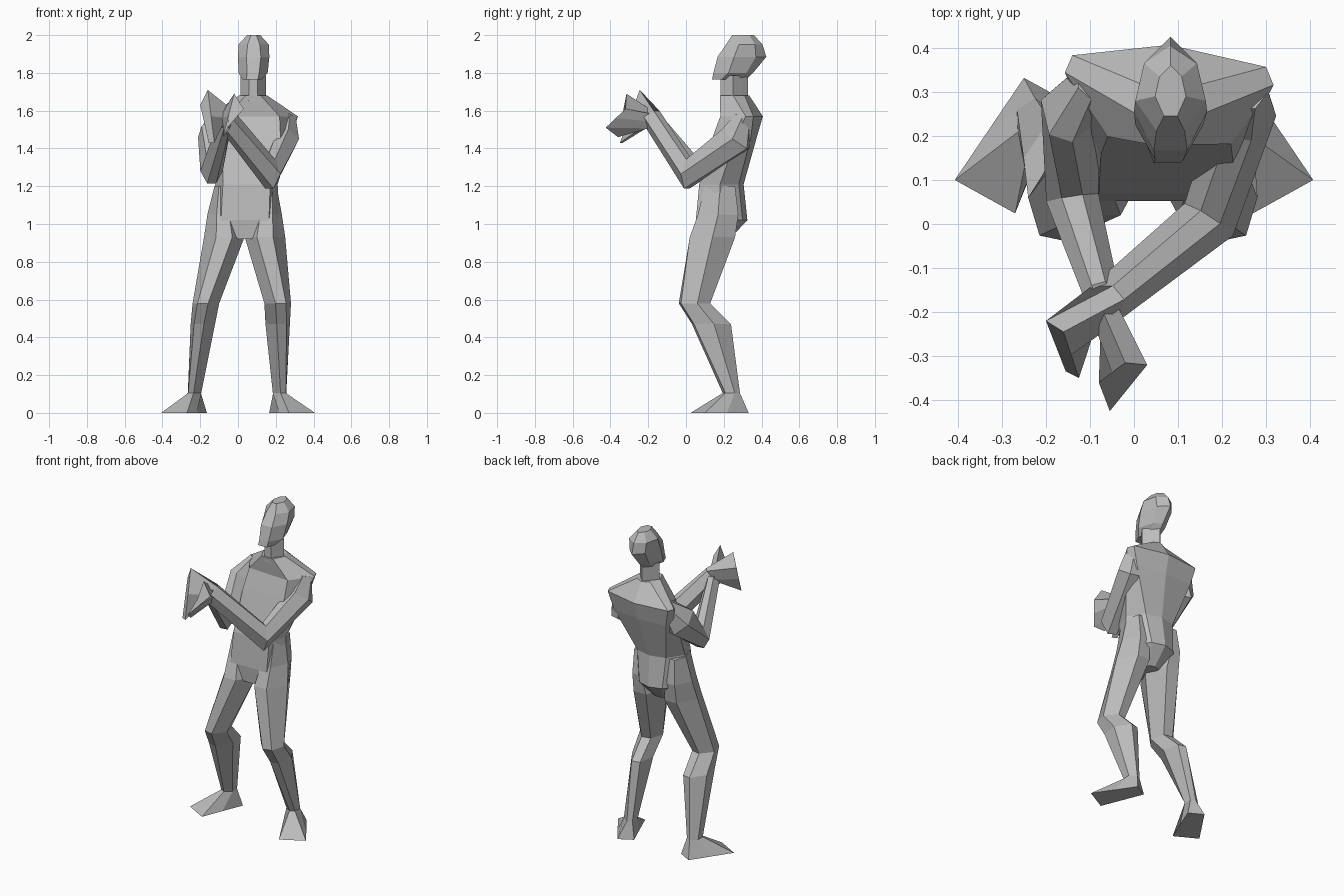
import bpy
import bmesh
from math import sin, cos, radians
from mathutils import Vector

cube = bpy.data.objects.get("Cube")
if cube:
    bpy.data.objects.remove(cube, do_unlink=True)

UP = Vector((0, 0, 1))
# Six-sided limb section: front pair, inner side, back pair, outer side
HEXAGON = ((0.4, 1), (-0.4, 1), (-1, 0), (-0.4, -1), (0.4, -1), (1, 0))

# One plain grey for the whole figure
grey = bpy.data.materials.new("plain_grey")
grey.use_nodes = True
grey_value = (0.5, 0.5, 0.5, 1)
grey.diffuse_color = grey_value
grey.node_tree.nodes["Principled BSDF"].inputs["Base Color"].default_value = grey_value


def loft(name, rings):
    """Skin a list of equal-length rings with flat faces and close both ends."""
    bm = bmesh.new()
    loops = [[bm.verts.new(point) for point in ring] for ring in rings]
    count = len(loops[0])
    for lower, upper in zip(loops, loops[1:]):
        for i in range(count):
            j = (i + 1) % count
            bm.faces.new((lower[i], lower[j], upper[j], upper[i]))
    bm.faces.new(loops[0])
    bm.faces.new(loops[-1])
    bmesh.ops.recalc_face_normals(bm, faces=bm.faces)
    mesh = bpy.data.meshes.new(name)
    bm.to_mesh(mesh)
    bm.free()
    mesh.materials.append(grey)
    obj = bpy.data.objects.new(name, mesh)
    bpy.context.collection.objects.link(obj)


def body_ring(z, middle, ys, widths, twist=0.0):
    """Seven-sided level section: front pair, side pair, back pair and spine."""
    front, side, back, spine = ys
    front_w, side_w, back_w = widths
    outline = [(front_w, front), (side_w, side), (back_w, back), (0, spine),
               (-back_w, back), (-side_w, side), (-front_w, front)]
    return [Vector((middle + x, y - twist * x, z)) for x, y in outline]


def leg_ring(side, z, shift, out, y, half_w, half_d, yaw=0):
    """Level hexagon turned outwards by yaw degrees."""
    turn = radians(yaw)
    across = Vector((cos(turn), sin(turn), 0)) * half_w
    ahead = Vector((sin(turn), -cos(turn), 0)) * half_d
    offsets = [across * a + ahead * b for a, b in HEXAGON]
    return [Vector((shift + side * (out + o.x), y + o.y, z)) for o in offsets]


def limb(name, stations):
    """Hexagonal tube along a bent path; returns its last section."""
    centres = [Vector(station[0]) for station in stations]
    steps = [(b - a).normalized() for a, b in zip(centres, centres[1:])]
    rings = []
    for i, (_, half_w, half_d) in enumerate(stations):
        before = steps[max(i - 1, 0)]
        after = steps[min(i, len(steps) - 1)]
        along = (before + after).normalized()
        across = along.cross(UP).normalized()
        rise = across.cross(along)
        rings.append([centres[i] + across * half_w * a + rise * half_d * b
                      for a, b in HEXAGON])
    loft(name, rings)
    return rings[-1]


def end_ring(corners):
    """Four corners plus two side midpoints, to meet a hexagon."""
    a, b, c, d = [Vector(corner) for corner in corners]
    return [a, b, (b + c) / 2, c, d, (d + a) / 2]


# Torso, from crotch to neck base, shoulders turned a little
torso_twist = 0.06
loft("torso", [
    body_ring(0.92, 0.035, (0.06, 0.16, 0.22, 0.23), (0.035, 0.045, 0.035)),
    body_ring(1.02, 0.037, (0.052, 0.18, 0.3, 0.325), (0.127, 0.18, 0.08)),
    body_ring(1.21, 0.045, (0.07, 0.18, 0.28, 0.305), (0.125, 0.165, 0.1)),
    body_ring(1.46, 0.075, (0.15, 0.28, 0.355, 0.375), (0.15, 0.21, 0.19), torso_twist),
    body_ring(1.57, 0.08, (0.19, 0.33, 0.37, 0.407), (0.14, 0.237, 0.22), torso_twist),
    body_ring(1.68, 0.08, (0.18, 0.25, 0.31, 0.335), (0.04, 0.075, 0.045)),
])

# Neck
neck_ys, neck_widths = (0.183, 0.25, 0.3, 0.328), (0.022, 0.068, 0.025)
loft("neck", [body_ring(z, 0.08, neck_ys, neck_widths) for z in (1.65, 1.785)])

# Head, from chin to crown
loft("head", [
    body_ring(1.765, 0.075, (0.138, 0.19, 0.28, 0.32), (0.03, 0.05, 0.035)),
    body_ring(1.8, 0.08, (0.145, 0.225, 0.32, 0.355), (0.032, 0.077, 0.045)),
    body_ring(1.885, 0.083, (0.167, 0.255, 0.37, 0.425), (0.038, 0.083, 0.055)),
    body_ring(1.95, 0.083, (0.212, 0.28, 0.365, 0.405), (0.032, 0.08, 0.06)),
    body_ring(2.0, 0.083, (0.245, 0.29, 0.335, 0.36), (0.015, 0.035, 0.025)),
])

# Legs and feet, one per side
for label, side in (("left", 1), ("right", -1)):
    waist = leg_ring(side, 1.2, 0.04, 0.125, 0.18, 0.04, 0.08)
    hip = leg_ring(side, 1.05, 0.035, 0.115, 0.17, 0.082, 0.107)
    thigh = leg_ring(side, 0.93, 0.035, 0.108, 0.14, 0.107, 0.12)
    knee = leg_ring(side, 0.58, 0.02, 0.19, 0.045, 0.072, 0.079, 12)
    calf = leg_ring(side, 0.47, 0.012, 0.198, 0.135, 0.066, 0.1, 12)
    ankle = leg_ring(side, 0.105, -0.005, 0.225, 0.24, 0.04, 0.043, 27)
    loft(label + "_leg", [waist, hip, thigh, knee, calf, ankle])
    sole = end_ring([(side * x, y, 0) for x, y in
                     ((0.407, 0.1), (0.27, 0.024), (0.165, 0.285), (0.25, 0.332))])
    loft(label + "_foot", [sole, ankle])

# Arms: shoulder, upper arm, elbow, wrist
left_wrist = limb("left_arm", [
    ((0.255, 0.3, 1.57), 0.05, 0.04),
    ((0.255, 0.262, 1.45), 0.07, 0.085),
    ((0.17, 0.01, 1.265), 0.066, 0.078),
    ((-0.065, -0.18, 1.56), 0.05, 0.055),
])
right_wrist = limb("right_arm", [
    ((-0.09, 0.32, 1.57), 0.05, 0.04),
    ((-0.145, 0.26, 1.46), 0.07, 0.09),
    ((-0.14, 0.06, 1.28), 0.06, 0.065),
    ((-0.07, -0.17, 1.54), 0.04, 0.05),
])

# Hands: flat wedges that flare from the wrist to a slanted fingertip edge
left_tips = [(-0.2, -0.22, 1.63), (-0.16, -0.245, 1.71),
             (-0.125, -0.35, 1.43), (-0.155, -0.335, 1.43)]
right_tips = [(-0.02, -0.315, 1.69), (0.03, -0.32, 1.61),
              (-0.055, -0.425, 1.51), (-0.08, -0.36, 1.46)]
loft("left_hand", [left_wrist, end_ring(left_tips)])
loft("right_hand", [right_wrist, end_ring(right_tips)])
